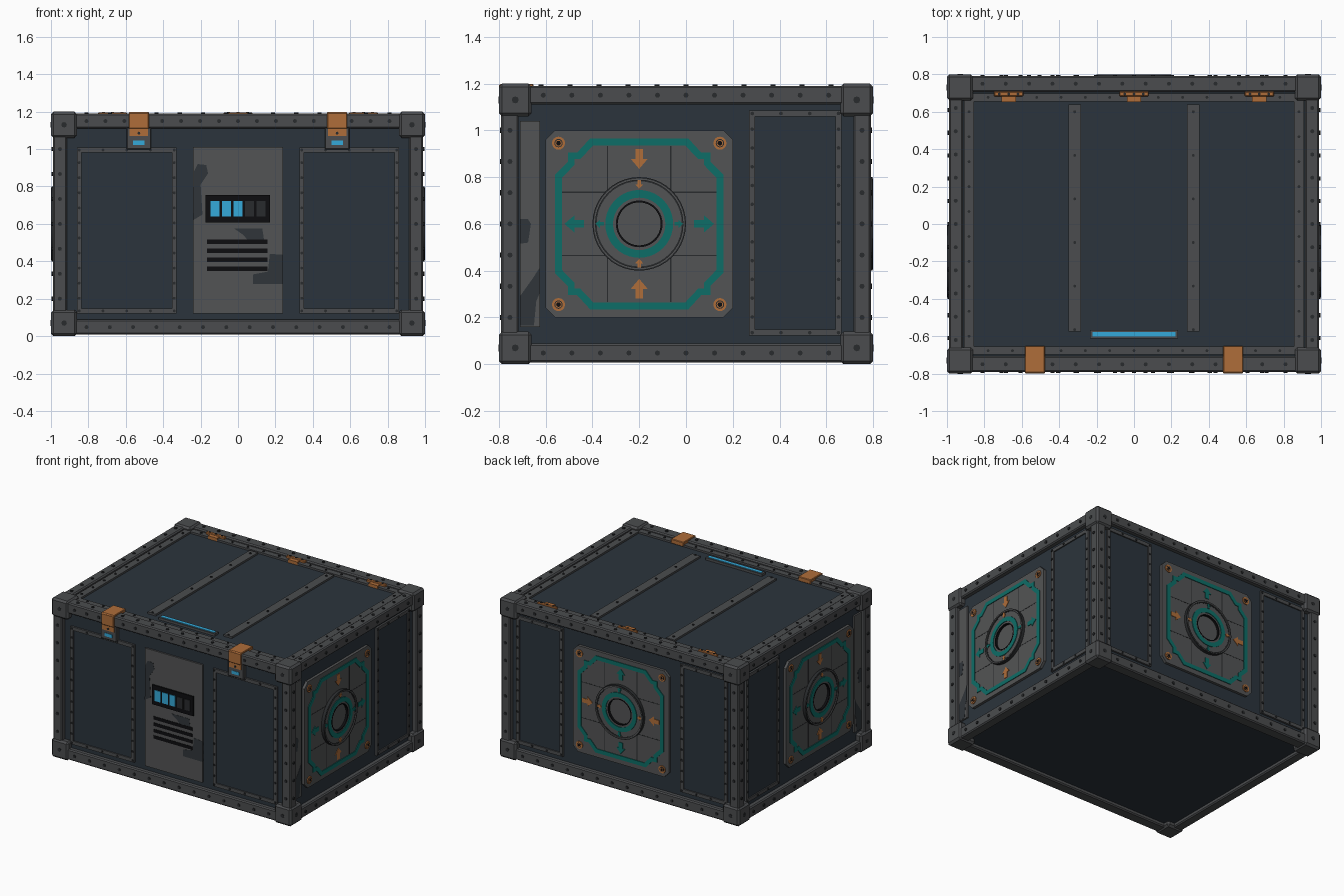
import bpy, bmesh, math
from mathutils import Vector

if "Cube" in bpy.data.objects:
    bpy.data.objects.remove(bpy.data.objects["Cube"])

COLORS = {
    "steel_grey": (0.070, 0.073, 0.077), "navy_body": (0.024, 0.034, 0.045),
    "plate_grey": (0.086, 0.088, 0.090), "rivet_dark": (0.022, 0.024, 0.026),
    "black": (0.004, 0.004, 0.005), "teal": (0.004, 0.155, 0.135),
    "orange": (0.43, 0.155, 0.042), "light_blue": (0.035, 0.40, 0.70),
    "worn_patch": (0.030, 0.036, 0.042)}
MATS = {}
for n, c in COLORS.items():
    MATS[n] = bpy.data.materials.new(n)
    MATS[n].diffuse_color = (*c, 1)

PARTS = {}
BX, BY, BZ = 0.955, 0.755, 1.165      # body half sizes and lid height

# frames: (along, up, distance out from the body face) -> world
WORLD = lambda u, v, d: Vector((u, v, d))
FRONT = lambda u, v, d: Vector((u, -BY - d, v))
BACK = lambda u, v, d: Vector((u, BY + d, v))
RIGHT = lambda u, v, d: Vector((BX + d, u, v))
LEFT = lambda u, v, d: Vector((-BX - d, u, v))
TOP = lambda u, v, d: Vector((u, v, BZ + d))


def part(name, mat):
    return PARTS.setdefault(name, (bmesh.new(), mat))[0]


def prism(name, mat, F, poly, d0, d1, bevel=0):
    bm = part(name, mat)
    lo = [bm.verts.new(F(u, v, d0)) for u, v in poly]
    hi = [bm.verts.new(F(u, v, d1)) for u, v in poly]
    n = len(poly)
    faces = [bm.faces.new(lo[::-1]), bm.faces.new(hi)]
    faces += [bm.faces.new((lo[i], lo[(i + 1) % n], hi[(i + 1) % n], hi[i])) for i in range(n)]
    if bevel:
        bmesh.ops.recalc_face_normals(bm, faces=faces)
        bmesh.ops.bevel(bm, geom=list({e for f in faces for e in f.edges}),
                        offset=bevel, segments=1, affect='EDGES')


def band(name, mat, F, outer, inner, d0, d1):
    bm = part(name, mat)
    rings = [[bm.verts.new(F(u, v, d)) for u, v in loop]
             for loop, d in ((outer, d0), (outer, d1), (inner, d1), (inner, d0))]
    n = len(outer)
    for k in range(4):
        a, b = rings[k], rings[(k + 1) % 4]
        for i in range(n):
            j = (i + 1) % n
            bm.faces.new((a[i], a[j], b[j], b[i]))


def rect(u0, u1, v0, v1):
    return [(u0, v0), (u1, v0), (u1, v1), (u0, v1)]


def circle(cu, cv, r, n=32):
    return [(cu + r * math.cos(2 * math.pi * i / n), cv + r * math.sin(2 * math.pi * i / n)) for i in range(n)]


def rivets(F, a, b, n, d, r=0.011, h=0.006):
    for i in range(n):
        t = i / (n - 1) if n > 1 else 0
        prism("rivets", "rivet_dark", F,
              circle(a[0] + (b[0] - a[0]) * t, a[1] + (b[1] - a[1]) * t, r, 8), d - 0.004, d + h)


# body
prism("body", "navy_body", WORLD, rect(-BX, BX, -BY, BY), 0.035, BZ)

# edge beams and corner blocks
for s in (-1, 1):
    for t in (-1, 1):
        prism("upright_beams", "steel_grey", WORLD,
              rect(*sorted((s * .915, s * .99)), *sorted((t * .715, t * .79))), .1, 1.1, .008)
        for z0, z1 in ((0, .14), (1.06, 1.2)):
            prism("corner_blocks", "steel_grey", WORLD,
                  rect(*sorted((s * .86, s)), *sorted((t * .66, t * .8))), z0, z1, .014)
    for z0, z1 in ((.008, .088), (1.11, 1.19)):
        prism("long_beams", "steel_grey", WORLD, rect(-.88, .88, *sorted((s * .705, s * .79))), z0, z1, .008)
        prism("side_beams", "steel_grey", WORLD, rect(*sorted((s * .915, s * .99)), -.68, .68), z0, z1, .008)

# rivets on the beams and bolts on the corner blocks
for F, H, n in ((FRONT, 1, 14), (BACK, 1, 14), (RIGHT, .8, 11), (LEFT, .8, 11)):
    e = H - .19
    rivets(F, (-e, .048), (e, .048), n, .035)
    rivets(F, (-e, 1.15), (e, 1.15), int(n * 1.25) if H == 1 else n, .035)
    for s in (-1, 1):
        rivets(F, (s * (H - .0475), .2), (s * (H - .0475), 1.0), 7, .035)
        for z in (.07, 1.13):
            rivets(F, (s * (H - .07), z), (s * (H - .07), z), 1, .045, .015, .002)
for s in (-1, 1):
    rivets(TOP, (-.81, s * .75), (.81, s * .75), 14, .025)
    rivets(TOP, (s * .953, -.62), (s * .953, .62), 11, .025)
    # lid rim
    prism("lid_rim", "steel_grey", TOP, rect(-.91, .91, *sorted((s * .655, s * .698))), -.01, .014)
    prism("lid_rim", "steel_grey", TOP, rect(*sorted((s * .855, s * .908)), -.655, .655), -.01, .014)
    rivets(TOP, (-.78, s * .677), (.78, s * .677), 13, .014, .008)
    rivets(TOP, (s * .882, -.6), (s * .882, .6), 10, .014, .008)
    # lid straps
    prism("lid_straps", "steel_grey", TOP, rect(s * .317 - .034, s * .317 + .034, -.575, .64), -.01, .014)
    rivets(TOP, (s * .317, -.565), (s * .317, .6), 6, .014, .008)

# light bar on the lid
prism("light_bar_case", "steel_grey", TOP, rect(-.235, .235, -.612, -.567), -.01, .018)
prism("light_bar", "light_blue", TOP, rect(-.222, .222, -.602, -.577), .01, .022)

# hinges
for x in (-.67, 0, .67):
    prism("hinges", "orange", TOP, rect(x - .078, x + .078, .682, .708), 0, .03, .004)
    prism("hinges", "orange", TOP, rect(x - .038, x + .038, .652, .69), 0, .024)
    rivets(TOP, (x - .05, .695), (x + .05, .695), 3, .029, .008, .005)

# latches
for x in (-.53, .53):
    prism("latches", "orange", TOP, rect(x - .053, x + .053, -.795, -.652), 0, .034, .004)
    prism("latches", "orange", FRONT, rect(x - .053, x + .053, 1.11, 1.195), 0, .045, .004)
    prism("latches", "orange", FRONT, rect(x - .05, x + .05, 1.07, 1.12), 0, .037)
    prism("latch_plates", "steel_grey", FRONT, rect(x - .066, x + .066, .997, 1.115), -.01, .03, .005)
    prism("latch_lights", "light_blue", FRONT, rect(x - .031, x + .031, 1.022, 1.046), .02, .033)
    rivets(FRONT, (x, 1.085), (x, 1.085), 1, .037, .008, .004)


# riveted panels
def panel(F, u0, u1, v0, v1):
    w = .026
    band("panel_frames", "steel_grey", F, rect(u0, u1, v0, v1),
         rect(u0 + w, u1 - w, v0 + w, v1 - w), -.01, .014)
    prism("panel_fills", "navy_body", F, rect(u0 + w, u1 - w, v0 + w, v1 - w), -.01, .005)
    h, nu, nv = w / 2, round((u1 - u0) / .12) + 1, round((v1 - v0) / .085) + 1
    for v in (v0 + h, v1 - h):
        rivets(F, (u0 + h, v), (u1 - h, v), nu, .014, .008, .005)
    step = (v1 - v0) / nv
    for u in (u0 + h, u1 - h):
        rivets(F, (u, v0 + step), (u, v1 - step), nv - 1, .014, .008, .005)


for s in (-1, 1):
    panel(FRONT, *sorted((s * .328, s * .862)), .122, 1.008)
    panel(BACK, *sorted((s * .49, s * .88)), .122, 1.085)
for F in (RIGHT, LEFT):
    panel(F, .27, .665, .122, 1.085)

# front control panel
prism("control_panel", "plate_grey", FRONT, rect(-.24, .24, .122, 1.01), -.01, .012)
prism("screen", "black", FRONT, rect(-.175, .17, .608, .755), 0, .022)
for i in range(5):
    u = -.148 + i * .0617
    lit = i < 3
    prism("lit_cells" if lit else "unlit_cells", "light_blue" if lit else "rivet_dark",
          FRONT, rect(u, u + .048, .64, .722), .015, .026)
for z in (.36, .408, .456, .504):
    prism("vent_slots", "black", FRONT, rect(-.165, .157, z - .012, z + .012), 0, .015)

# worn patches
for poly in ([(-.24, .62), (-.235, .88), (-.215, .92), (-.17, .915), (-.16, .87), (-.2, .81), (-.19, .65)],
             [(-.02, .575), (.13, .575), (.14, .51), (.05, .515), (.03, .54)],
             [(.08, .28), (.24, .28), (.24, .435), (.17, .44), (.16, .345), (.08, .33)]):
    prism("control_panel_wear", "worn_patch", FRONT, poly, 0, .0135)
for F in (RIGHT, LEFT):
    prism("side_strip", "plate_grey", F, rect(-.71, -.625, .16, 1.04), -.01, .012)
    for poly in ([(-.71, .515), (-.675, .52), (-.663, .6), (-.675, .62), (-.71, .62)],
                 [(-.71, .165), (-.65, .165), (-.64, .27), (-.627, .3), (-.627, .41), (-.66, .36), (-.71, .29)]):
        prism("side_strip_wear", "worn_patch", F, poly, 0, .0135)


# round port plates on three sides
def port(F, cu, turn):
    cv = .6
    sym = lambda q: [(cu + a, cv + b) for su, sv in ((1, 1), (-1, 1), (-1, -1), (1, -1))
                     for a, b in [(su * x, sv * y) for x, y in (q if su * sv > 0 else q[::-1])]]
    prism("port_plates", "plate_grey", F, sym([(.4, .36), (.36, .4)]), -.01, .02)
    corner = [(.36, .21), (.305, .265), (.305, .305), (.265, .305), (.21, .365)]
    inner = [(.33, .197), (.277, .252), (.277, .277), (.252, .277), (.197, .335)]
    band("port_outline", "teal", F, sym(corner), sym(inner), .01, .025)
    # seams
    for s in (-1, 1):
        for t in (-1, 1):
            a, b = sorted((t * .145, t * .333))
            prism("port_seams", "rivet_dark", F, rect(cu + s * .135 - .0025, cu + s * .135 + .0025, cv + a, cv + b), .01, .021)
            prism("port_seams", "rivet_dark", F, rect(cu + a, cu + b, cv + s * .135 - .0025, cv + s * .135 + .0025), .01, .021)
            # corner bolts
            c = (cu + s * .345, cv + t * .345)
            prism("port_bolts", "orange", F, circle(*c, .028, 16), .01, .026)
            prism("port_bolt_rims", "rivet_dark", F, circle(*c, .018, 16), .01, .028)
            prism("port_bolts", "orange", F, circle(*c, .014, 16), .01, .029)
            prism("port_bolt_holes", "black", F, circle(*c, .01, 12), .01, .03)
    # rings
    C = lambda r: circle(cu, cv, r, 40)
    band("port_rim", "rivet_dark", F, C(.2), C(.194), .01, .043)
    band("port_rim_inner", "plate_grey", F, C(.194), C(.187), .01, .045)
    band("port_rim", "rivet_dark", F, C(.187), C(.182), .01, .038)
    band("port_disc", "plate_grey", F, C(.182), C(.1), .01, .036)
    band("port_ring", "teal", F, C(.145), C(.112), .02, .041)
    band("port_hole_edge", "black", F, C(.1), C(.092), .015, .037)
    # arrows: orange pointing in, teal pointing out
    for k in range(4):
        a = k * math.pi / 2 + turn
        ca, sa = math.cos(a), math.sin(a)
        mat, out = ("orange", False) if k % 2 else ("teal", True)
        for r0, r1, w, d in ((.235, .32, .036, .024), (.15, .187, .017, .041)):
            tail, tip = (r0, r1) if out else (r1, r0)
            m = tail + (tip - tail) * .5
            shape = [(tail, -w * .45), (m, -w * .45), (m, -w), (tip, 0), (m, w), (m, w * .45), (tail, w * .45)]
            prism(mat + "_arrows", mat, F, [(cu + x * ca - y * sa, cv + x * sa + y * ca) for x, y in shape], .01, d)


port(RIGHT, -.2, 0)
port(LEFT, -.2, 0)
port(BACK, 0, math.pi / 2)

# make the objects
for name, (bm, mat) in PARTS.items():
    bmesh.ops.recalc_face_normals(bm, faces=bm.faces)
    me = bpy.data.meshes.new(name)
    bm.to_mesh(me)
    bm.free()
    me.materials.append(MATS[mat])
    ob = bpy.data.objects.new(name, me)
    bpy.context.collection.objects.link(ob)
    ob.select_set(True)
    bpy.context.view_layer.objects.active = ob
bpy.ops.object.shade_smooth_by_angle(angle=math.radians(30))

for m in bpy.data.materials:
    if m.users and not m.is_grease_pencil:
        m.use_nodes = True
        m.node_tree.nodes["Principled BSDF"].inputs["Base Color"].default_value = m.diffuse_color
